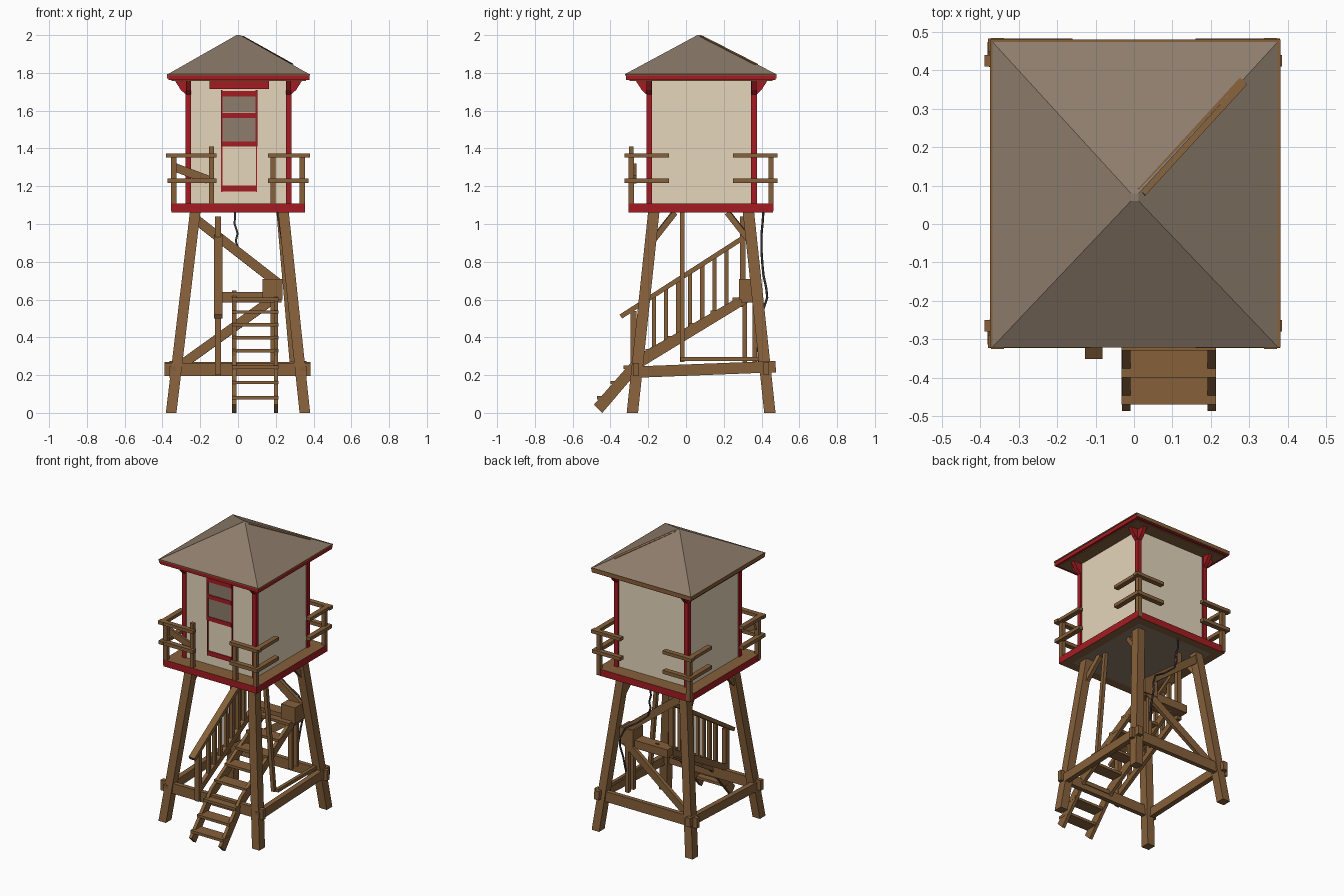
import bpy, bmesh, math
from mathutils import Vector

if "Cube" in bpy.data.objects:
    bpy.data.objects.remove(bpy.data.objects["Cube"])


def mat(name, r, g, b):
    m = bpy.data.materials.new(name)
    m.diffuse_color = (r, g, b, 1)
    m.use_nodes = True
    m.node_tree.nodes["Principled BSDF"].inputs["Base Color"].default_value = m.diffuse_color
    return m


WOOD = mat("brown wood", .24, .119, .043)
RED = mat("red paint", .37, .012, .016)
CREAM = mat("cream wall", .78, .67, .50)
ROOF = mat("grey brown roof", .27, .205, .15)
CABLE = mat("dark cable", .05, .04, .04)


def finish(name, bm, *mats):
    bmesh.ops.recalc_face_normals(bm, faces=bm.faces)
    me = bpy.data.meshes.new(name)
    bm.to_mesh(me)
    bm.free()
    for m in mats:
        me.materials.append(m)
    ob = bpy.data.objects.new(name, me)
    bpy.context.collection.objects.link(ob)
    return ob


def hexa(bm, lo, hi):
    """Join two four-cornered rings into a solid."""
    a = [bm.verts.new(p) for p in lo]
    b = [bm.verts.new(p) for p in hi]
    bm.faces.new(a[::-1])
    bm.faces.new(b)
    for i in range(4):
        j = (i + 1) % 4
        bm.faces.new((a[i], a[j], b[j], b[i]))
    bmesh.ops.recalc_face_normals(bm, faces=bm.faces)


def ring(x0, x1, y0, y1, z):
    return [(x0, y0, z), (x1, y0, z), (x1, y1, z), (x0, y1, z)]


def box(name, m, x0, x1, y0, y1, z0, z1):
    bm = bmesh.new()
    hexa(bm, ring(x0, x1, y0, y1, z0), ring(x0, x1, y0, y1, z1))
    return finish(name, bm, m)


def beam(name, a, b, w=.03, h=.03, m=WOOD):
    """Square-ended board from a to b: w sideways, h in the upright plane."""
    a, b = Vector(a), Vector(b)
    d = (b - a).normalized()
    s = d.cross(Vector((0, 0, 1))).normalized()
    u = s.cross(d)
    off = [s * w / 2 * i + u * h / 2 * j for i, j in ((-1, -1), (1, -1), (1, 1), (-1, 1))]
    bm = bmesh.new()
    hexa(bm, [a + o for o in off], [b + o for o in off])
    return finish(name, bm, m)


def leaning(name, a, b, w, d):
    """Post with level ends."""
    bm = bmesh.new()
    hexa(bm, *[ring(p[0] - w / 2, p[0] + w / 2, p[1] - d / 2, p[1] + d / 2, p[2]) for p in (a, b)])
    return finish(name, bm, WOOD)


CY = .08  # middle of the tower in y

# Legs, and small knee braces under the platform
for sx, sn in ((-1, "left"), (1, "right")):
    for sy, fn in ((-1, "front"), (1, "back")):
        tx = -.226 if sx < 0 else .24
        leaning(f"{fn}_{sn}_leg", (sx * .354, CY + sy * .364, 0), (tx, CY + sy * .25, 1.07), .056, .06)
        beam(f"{fn}_{sn}_knee_brace", (sx * .245, CY + sy * .25, .92), (sx * .225, CY + sy * .14, 1.06), .03, .03)
    beam(f"{sn}_side_beam", (sx * .345, -.29, .215), (sx * .345, .475, .245), .035, .06)

# Cross beams and the crossing braces at the back
beam("front_cross_beam", (-.39, -.265, .23), (.385, -.265, .23), .03, .07)
beam("back_cross_beam", (-.39, .425, .235), (.385, .425, .235), .03, .07)
beam("back_lower_brace", (-.32, .40, .24), (.21, .365, .62), .025, .05)
beam("back_upper_brace", (-.23, .345, 1.03), (.22, .37, .68), .025, .05)
leaning("right_side_post", (.285, -.02, .27), (.215, -.02, 1.07), .024, .026)
beam("right_side_rail", (.315, -.03, .285), (.315, .39, .285), .022, .022)

# Stairs: steeper below, flatter above
PATH = [(-.465, .022), (-.25, .27), (.34, .62)]


def stair_z(y):
    for (y0, z0), (y1, z1) in zip(PATH, PATH[1:]):
        if y <= y1:
            return z0 + (z1 - z0) * (y - y0) / (y1 - y0)
    return PATH[-1][1]


for x, n in ((-.02, "left"), (.202, "right")):
    bm = bmesh.new()
    off = ((.022, .022), (.012, .03), (0, .028))
    low = [bm.verts.new((x - .011, y + a, max(z - b, 0))) for (y, z), (a, b) in zip(PATH, off)]
    top = [bm.verts.new((x - .011, y - a, z + b)) for (y, z), (a, b) in zip(PATH, off)]
    faces = [bm.faces.new((low[i], low[i + 1], top[i + 1], top[i])) for i in range(2)]
    ext = bmesh.ops.extrude_face_region(bm, geom=faces, use_keep_orig=True)
    bmesh.ops.translate(bm, vec=(.022, 0, 0), verts=[v for v in ext["geom"] if isinstance(v, bmesh.types.BMVert)])
    finish(f"{n}_stair_stringer", bm, WOOD)
for i, y in enumerate((-.425, -.355, -.285, -.17, -.055, .06, .175, .29)):
    z = stair_z(y) + .012
    box(f"stair_tread_{i + 1}", WOOD, -.032, .214, y - .045, y + .04, z - .009, z + .009)

# Landing at the head of the stairs
box("landing_floor", WOOD, -.12, .23, .29, .37, .585, .64)
box("landing_block", WOOD, .13, .235, .28, .385, .60, .71)
for x, y in ((.185, .31), (.185, .365)):
    box("landing_post", WOOD, x - .014, x + .014, y - .012, y + .012, .27, .66)

# Stair handrail with balusters
RX = -.105
rail_z = lambda y: .51 + (y + .34) * .65
beam("stair_handrail", (RX, -.345, .51), (RX, .315, .935), .045, .025)
beam("stair_lower_rail", (RX, -.28, .27), (RX, .31, .60), .025, .04)
box("lower_newel", WOOD, RX - .016, RX + .016, -.295, -.262, .2, .54)
box("upper_newel", WOOD, RX - .016, RX + .016, .285, .315, .56, 1.04)
for i in range(7):
    y = -.17 + i * .064
    box(f"baluster_{i + 1}", WOOD, RX - .011, RX + .011, y - .011, y + .011, .27 + (y + .28) * .56, rail_z(y))

# Platform: red edge, wooden top, grey underside framed in wood
bm = bmesh.new()
hexa(bm, ring(-.352, .355, -.305, .46, 1.062), ring(-.352, .355, -.305, .46, 1.108))
bm.normal_update()
bottom = [f for f in bm.faces if f.normal.z < -.5]
for f in bm.faces:
    f.material_index = 1 if abs(f.normal.z) > .5 else 0
frame = bmesh.ops.inset_region(bm, faces=bottom, thickness=.085)["faces"]
for f in frame:
    f.material_index = 1
bottom[0].material_index = 2
finish("platform", bm, RED, WOOD, ROOF)

# Corner railings of the platform
for sx, sn in ((-1, "left"), (1, "right")):
    for sy, fn in ((-1, "front"), (1, "back")):
        cx, cy = sx * .34, CY + sy * .37
        ix, iy = sx * (.14 if sx < 0 and sy < 0 else .185), CY + sy * .19
        box(f"{fn}_{sn}_rail_post", WOOD, cx - .014, cx + .014, cy - .014, cy + .014, 1.07, 1.36)
        for z, h, o in ((1.362, .022, .04), (1.228, .024, .02)):
            beam(f"{fn}_{sn}_rail_across", (sx * (.34 + o), cy + sy * .016, z), (ix - sx * .025, cy + sy * .016, z), .034, h)
            beam(f"{fn}_{sn}_rail_along", (cx + sx * .016, cy + sy * .035, z), (cx + sx * .016, iy - sy * .02, z), .034, h)
        if sy < 0:
            top = 1.41 if sx < 0 else 1.36
            box(f"{fn}_{sn}_inner_post", WOOD, ix - .013, ix + .013, cy - .013, cy + .013, 1.07, top)
beam("loose_rail_board", (-.335, -.27, 1.30), (-.16, -.27, 1.235), .015, .045)

# Cabin walls, red corner trim and eave brackets
X, Y0, Y1 = .268, -.2, .365
box("cabin_walls", CREAM, -X, X + .005, Y0, Y1, 1.1, 1.775)
for x, sx in ((-X, -1), (X + .005, 1)):
    for y, sy in ((Y0, -1), (Y1, 1)):
        px, py = x - sx * .005, y - sy * .005
        box("corner_trim", RED, px - .015, px + .015, py - .015, py + .015, 1.1, 1.77)
        bm = bmesh.new()
        for dx, dy in ((sx, 0), (0, sy)):
            w = Vector((abs(dy), abs(dx), 0)) * .013
            o, c = Vector((dx, dy, 0)), Vector((px, py, 0))
            at = lambda r, z: c + o * r + Vector((0, 0, z))
            prof = [at(.008, 1.68), at(.04, 1.71), at(.075, 1.765), at(.008, 1.765)]
            hexa(bm, [p - w for p in prof], [p + w for p in prof])
        finish("eave_bracket", bm, RED)


# Door with two panes, drawn as thin plates on the front wall
def plate(name, m, x0, x1, z0, z1, t):
    box(name, m, x0, x1, Y0 - t, Y0 + .002, z0, z1)


plate("door_panel", CREAM, -.09, .10, 1.17, 1.71, .003)
plate("lower_pane", ROOF, -.085, .095, 1.43, 1.56, .005)
plate("upper_pane", ROOF, -.085, .095, 1.59, 1.68, .005)
for x in (-.086, .098):
    plate("door_side_trim", RED, x - .005, x + .005, 1.41, 1.71, .008)
    plate("door_lower_side_trim", RED, x - .003, x + .003, 1.17, 1.41, .007)
for z0, z1 in ((1.172, 1.203), (1.41, 1.438), (1.56, 1.588), (1.675, 1.705)):
    plate("door_bar", RED, -.085, .095, z0, z1, .009)
plate("door_header", RED, -.15, .165, 1.715, 1.765, .009)

# Roof: red fascia, with bare wooden boards over it at the back and left
RX0, RX1, RY0, RY1 = -.375, .382, -.322, .48
box("roof_fascia", RED, RX0 + .006, RX1 - .004, RY0 + .004, RY1 - .006, 1.762, 1.79)
box("back_fascia_board", WOOD, RX0, RX1 - .004, RY1 - .012, RY1, 1.77, 1.793)
box("left_fascia_board", WOOD, RX0, RX0 + .012, RY0 + .004, RY1, 1.77, 1.793)
box("roof_soffit", WOOD, RX0 + .022, RX1 - .022, RY0 + .022, RY1 - .022, 1.757, 1.77)
box("roof_edge_board", WOOD, RX0, RX1, RY0, RY1, 1.787, 1.795)
bm = bmesh.new()
hexa(bm, ring(RX0 + .005, RX1 - .006, RY0, RY1 - .004, 1.794), ring(-.008, .012, .06, .08, 2.0))
finish("roof", bm, ROOF)
beam("roof_hip_strip", (.02, .083, 1.993), (.285, .372, 1.845), .026, .004)

# Loose cable: hangs from the floor, follows the upper brace, then drops by the landing
cu = bpy.data.curves.new("cable", "CURVE")
cu.dimensions = "3D"
cu.bevel_depth = .006
cu.bevel_resolution = 1
pts = [(-.015, .41, 1.07), (-.018, .405, 1.0), (-.002, .40, .95), (-.012, .40, .91), (.008, .40, .85),
       (.09, .405, .78), (.17, .41, .73), (.2, .425, .66), (.2, .43, .61), (.195, .40, .52),
       (.19, .385, .44), (.19, .36, .38), (.19, .37, .34)]
sp = cu.splines.new("POLY")
sp.points.add(len(pts) - 1)
for p, q in zip(sp.points, pts):
    p.co = (*q, 1)
cu.materials.append(CABLE)
bpy.context.collection.objects.link(bpy.data.objects.new("cable", cu))
